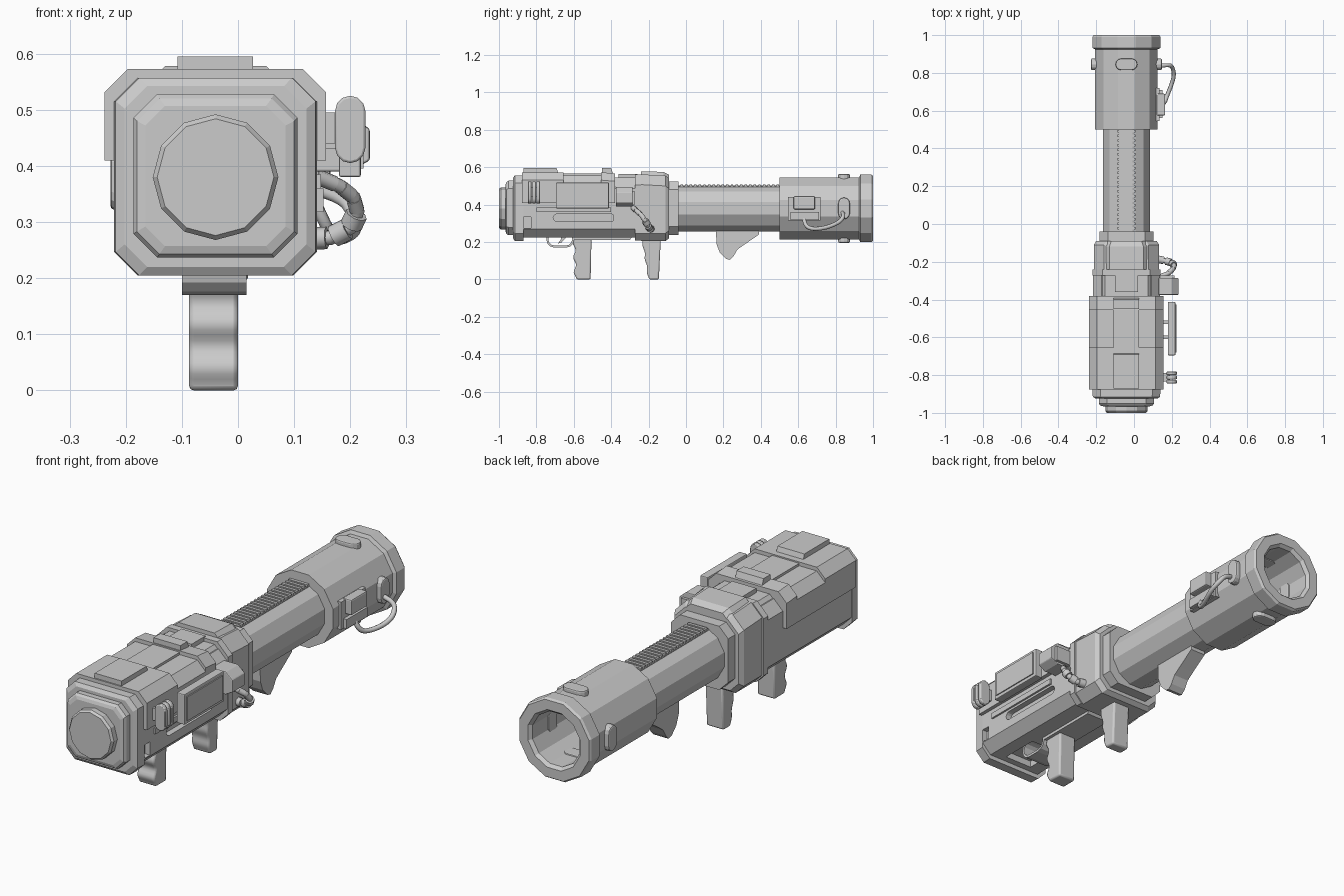
import bpy, bmesh, math
from mathutils import Vector

if "Cube" in bpy.data.objects:
    bpy.data.objects.remove(bpy.data.objects["Cube"])

CX, CZ = -0.04, 0.38   # axis of the tube


def finish(name, bm, bevel=0, smooth=False):
    bmesh.ops.recalc_face_normals(bm, faces=bm.faces)
    me = bpy.data.meshes.new(name)
    bm.to_mesh(me)
    bm.free()
    ob = bpy.data.objects.new(name, me)
    bpy.context.collection.objects.link(ob)
    if bevel:
        m = ob.modifiers.new("bevel", 'BEVEL')
        m.width, m.segments, m.limit_method = bevel, 2, 'ANGLE'
        m.angle_limit = math.radians(40)
    if smooth:
        bpy.ops.object.select_all(action='DESELECT')
        ob.select_set(True)
        bpy.context.view_layer.objects.active = ob
        bpy.ops.object.shade_smooth_by_angle(angle=math.radians(40))
    return ob


def rings(name, loops, cap=True, **kw):
    """Skin a list of equal-length 3D loops."""
    bm = bmesh.new()
    vs = [[bm.verts.new(p) for p in l] for l in loops]
    n = len(vs[0])
    for a, b in zip(vs, vs[1:]):
        for i in range(n):
            bm.faces.new((a[i], a[(i + 1) % n], b[(i + 1) % n], b[i]))
    if cap:
        bm.faces.new(vs[0])
        bm.faces.new(vs[-1])
    return finish(name, bm, **kw)


def prism(name, pts, axis, a, b, **kw):
    """Extrude a 2D outline along an axis."""
    put = {'x': lambda p, t: (t, p[0], p[1]), 'y': lambda p, t: (p[0], t, p[1]),
           'z': lambda p, t: (p[0], p[1], t)}[axis]
    return rings(name, [[put(p, t) for p in pts] for t in (a, b)], **kw)


def box(name, x0, x1, y0, y1, z0, z1, **kw):
    return prism(name, [(x0, y0), (x1, y0), (x1, y1), (x0, y1)], 'z', z0, z1, **kw)


def octa(y, hw, z0, z1, c, ct=None):
    """Square section with cut corners; ct is the cut on the top corners."""
    ct = ct or c
    l, r = CX - hw, CX + hw
    return [(x, y, z) for x, z in ((l + c, z0), (r - c, z0), (r, z0 + c), (r, z1 - ct), (r - ct, z1),
                                   (l + ct, z1), (l, z1 - ct), (l, z0 + c))]


def lathe(name, prof, turn=15, **kw):
    """Twelve-sided turning around the tube axis from (radius, y) points."""
    return rings(name, [[(CX + r * math.cos(math.radians(turn + 30 * i)), y,
                          CZ + r * math.sin(math.radians(turn + 30 * i))) for i in range(12)]
                        for r, y in prof], **kw)


def stadium(u, v, hl, hw, n=6):
    """Round-ended slot, long along the first coordinate."""
    out = []
    for s in (0, 1):
        for i in range(n + 1):
            a = -math.pi / 2 + math.pi * i / n + math.pi * s
            out.append((u + (1 - 2 * s) * (hl - hw) + hw * math.cos(a), v + hw * math.sin(a)))
    return out


def tube(name, pts, r, kind='POLY'):
    cu = bpy.data.curves.new(name, 'CURVE')
    cu.dimensions, cu.bevel_depth, cu.bevel_resolution, cu.use_fill_caps = '3D', r, 2, True
    cu.resolution_u = 4
    sp = cu.splines.new(kind)
    sp.points.add(len(pts) - 1)
    for p, q in zip(sp.points, pts):
        p.co = (*q, 1)
    if kind == 'NURBS':
        sp.order_u, sp.use_endpoint_u = 3, True
    ob = bpy.data.objects.new(name, cu)
    bpy.context.collection.objects.link(ob)


def cut(target, cutter):
    m = target.modifiers.new("cut", 'BOOLEAN')
    m.object, m.operation, m.solver = cutter, 'DIFFERENCE', 'EXACT'
    cutter.hide_render = True
    cutter.hide_set(True)


# Barrel and hollow muzzle
lathe("barrel", [(0.128, -0.1), (0.128, 0.53)])
lathe("muzzle", [(0.05, 0.5), (0.171, 0.5), (0.171, 0.925), (0.187, 0.932), (0.187, 0.99), (0.18, 1.0),
                 (0.135, 1.0), (0.122, 0.985), (0.122, 0.54)])

# Four round-ended lugs around the muzzle
for name, sx, sz in (("top", 0, 1), ("bottom", 0, -1), ("right", 1, 0), ("left", -1, 0)):
    if sz:
        prism(f"muzzle_lug_{name}", stadium(CX, 0.845, 0.058, 0.031), 'z', CZ + sz * 0.112, CZ + sz * 0.184,
              bevel=0.006)
    else:
        pts = [(v, u) for u, v in stadium(CZ, 0.845, 0.058, 0.031)]
        prism(f"muzzle_lug_{name}", pts, 'x', CX + sx * 0.112, CX + sx * 0.187, bevel=0.006)

# Ribbed strip on the barrel
box("rib_strip", -0.088, 0.008, -0.04, 0.51, 0.47, 0.499)
for i in range(22):
    y = -0.03 + i * 0.0245
    box(f"rib_{i}", -0.088, 0.008, y, y + 0.013, 0.49, 0.508)

# Fin under the barrel
prism("barrel_fin", [(0.16, 0.27), (0.163, 0.19), (0.18, 0.145), (0.215, 0.11), (0.235, 0.105),
                     (0.255, 0.125), (0.275, 0.16), (0.31, 0.185), (0.39, 0.24), (0.39, 0.27)],
      'x', -0.078, -0.002)

# Stepped rear end
rings("rear_frame", [octa(-0.925, 0.162, 0.22, 0.542, 0.04), octa(-0.915, 0.178, 0.205, 0.557, 0.042),
                     octa(-0.87, 0.181, 0.205, 0.557, 0.042)])
rings("rear_step", [octa(-0.965, 0.125, 0.257, 0.507, 0.035), octa(-0.96, 0.14, 0.243, 0.52, 0.04),
                    octa(-0.95, 0.146, 0.237, 0.528, 0.042), octa(-0.92, 0.146, 0.237, 0.528, 0.042)])
lathe("rear_cap", [(0.104, -1.0), (0.112, -0.99), (0.112, -0.95)], turn=0)

# Lower receiver with side slots and a belly recess
lower = rings("lower_receiver", [octa(-0.88, 0.18, 0.225, 0.53, 0.045), octa(-0.27, 0.178, 0.225, 0.53, 0.045)])
slot = stadium(-0.545, 0.33, 0.165, 0.02)
cut(lower, prism("slot_cutter", slot, 'x', 0.112, 0.2))
cut(lower, box("notch_cutter", 0.115, 0.2, -0.87, -0.83, 0.275, 0.335))
cut(lower, box("belly_cutter", -0.11, 0.03, -0.84, -0.66, 0.15, 0.255))
box("side_ledge", 0.1, 0.148, -0.8, -0.4, 0.36, 0.385)

# Upper shell in three sections, with raised top plates
def shell(name, y0, y1, top, lean=0):
    c = 0.042
    rings(name, [[(x, y, z) for x, z in ((-0.238, 0.41), (0.157, 0.41), (0.157, t - c), (0.115, t),
                                         (-0.196, t), (-0.238, t - c))]
                 for y, t in ((y0, top), (y1, top - lean))])

shell("shell_rear", -0.876, -0.655, 0.573)
shell("shell_middle", -0.655, -0.455, 0.556)
shell("shell_front", -0.455, -0.38, 0.573, 0.006)
for name, y0, y1 in (("rear", -0.87, -0.68), ("front", -0.45, -0.388)):
    prism(f"top_plate_{name}", [(y0, 0.56), (y0, 0.595), (y1 - 0.012, 0.595), (y1, 0.56)], 'x', -0.108, 0.027)
box("top_plate_middle", -0.108, 0.027, -0.68, -0.45, 0.54, 0.567)

# Neck, band, front block and collar
rings("neck", [octa(-0.39, 0.173, 0.225, 0.545, 0.045, 0.06), octa(-0.25, 0.173, 0.225, 0.545, 0.045, 0.06)])
box("neck_plate", -0.1, 0.02, -0.36, -0.26, 0.53, 0.565)
rings("band", [octa(-0.272, 0.181, 0.207, 0.56, 0.04, 0.055), octa(-0.24, 0.181, 0.207, 0.56, 0.04, 0.055)])
rings("front_block", [octa(-0.24, 0.173, 0.205, 0.562, 0.042, 0.055), octa(-0.11, 0.173, 0.205, 0.555, 0.042, 0.055),
                      octa(-0.09, 0.16, 0.22, 0.54, 0.042, 0.055)])
rings("front_block_plate", [octa(-0.24, 0.11, 0.5, 0.578, 0.02), octa(-0.12, 0.11, 0.5, 0.575, 0.02),
                            octa(-0.09, 0.1, 0.5, 0.56, 0.02)])
rings("collar", [octa(-0.1, 0.143, 0.237, 0.525, 0.045), octa(-0.04, 0.143, 0.237, 0.525, 0.045)])

# Grips with finger waves on the rear edge
def grip(name, y_top, y_bot, y_front_top, y_front_bot, z_top, wave):
    n = 24
    back = []
    for i in range(n + 1):
        t = i / n
        back.append((y_top + (y_bot - y_top) * t + wave * math.cos(t * 6 * math.pi), z_top * (1 - t)))
    prism(name, back + [(y_front_bot, 0), (y_front_top, z_top)], 'x', -0.087, 0.0, bevel=0.008, smooth=True)

grip("rear_grip", -0.6, -0.592, -0.505, -0.51, 0.235, 0.007)
grip("fore_grip", -0.235, -0.2, -0.135, -0.145, 0.215, 0.003)
prism("grip_mount", [(-0.62, 0.24), (-0.6, 0.212), (-0.3, 0.212), (-0.28, 0.24)], 'x', -0.1, 0.015)

# Trigger guard loop and trigger
outer = stadium(-0.672, 0.215, 0.075, 0.045)
inner = stadium(-0.672, 0.215, 0.064, 0.034)
guard = [[(x, *p) for p in l] for x, l in ((-0.1, outer), (0.015, outer), (0.015, inner), (-0.1, inner), (-0.1, outer))]
rings("trigger_guard", guard, cap=False)
prism("trigger", [(-0.665, 0.25), (-0.668, 0.215), (-0.685, 0.192), (-0.665, 0.198), (-0.645, 0.22), (-0.635, 0.25)],
      'x', -0.065, -0.02)

# Side screen on two pegs
box("side_screen", 0.18, 0.219, -0.695, -0.412, 0.38, 0.518, bevel=0.004)
box("side_screen_face", 0.2, 0.224, -0.68, -0.427, 0.395, 0.503)
for i, y in enumerate((-0.6, -0.52)):
    box(f"screen_peg_{i}", 0.13, 0.185, y - 0.01, y + 0.01, 0.43, 0.47)

# Stack of round-ended discs near the rear
for i in range(3):
    y = -0.845 + i * 0.023
    pts = [(v, u) for u, v in stadium(0.465, 0.2, 0.06, 0.027)]
    prism(f"side_disc_{i}", pts, 'y', y, y + 0.019, bevel=0.004, smooth=True)
box("side_disc_mount", 0.13, 0.19, -0.835, -0.79, 0.44, 0.495)

# Side latch box and jointed cable
prism("latch_box", [(0.13, 0.39), (0.2, 0.39), (0.235, 0.41), (0.235, 0.465), (0.2, 0.495), (0.13, 0.495)],
      'y', -0.375, -0.285, bevel=0.004)
box("latch_lip", 0.13, 0.215, -0.295, -0.272, 0.4, 0.47)
path = [(0.12, -0.185, 0.27), (0.165, -0.195, 0.272), (0.2, -0.205, 0.29), (0.213, -0.22, 0.318),
        (0.205, -0.24, 0.345), (0.18, -0.262, 0.365), (0.13, -0.285, 0.385)]
tube("jointed_cable", path, 0.013)
for i, (a, b) in enumerate(zip(path, path[1:])):
    p, q = Vector(a), Vector(b)
    tube(f"cable_joint_{i}", [p.lerp(q, 0.15), p.lerp(q, 0.85)], 0.02 if i < 3 else 0.014)

# Muzzle side fitting and hose
box("fitting_plate", 0.1, 0.135, 0.545, 0.72, 0.315, 0.44)
box("fitting_body", 0.12, 0.165, 0.575, 0.69, 0.375, 0.445, bevel=0.006)
box("fitting_foot", 0.12, 0.152, 0.56, 0.71, 0.318, 0.36)
tube("hose", [(0.14, 0.63, 0.33), (0.16, 0.635, 0.285), (0.175, 0.68, 0.268), (0.2, 0.74, 0.275),
              (0.213, 0.79, 0.292), (0.205, 0.83, 0.315), (0.185, 0.845, 0.345), (0.13, 0.835, 0.36)], 0.011, 'NURBS')
